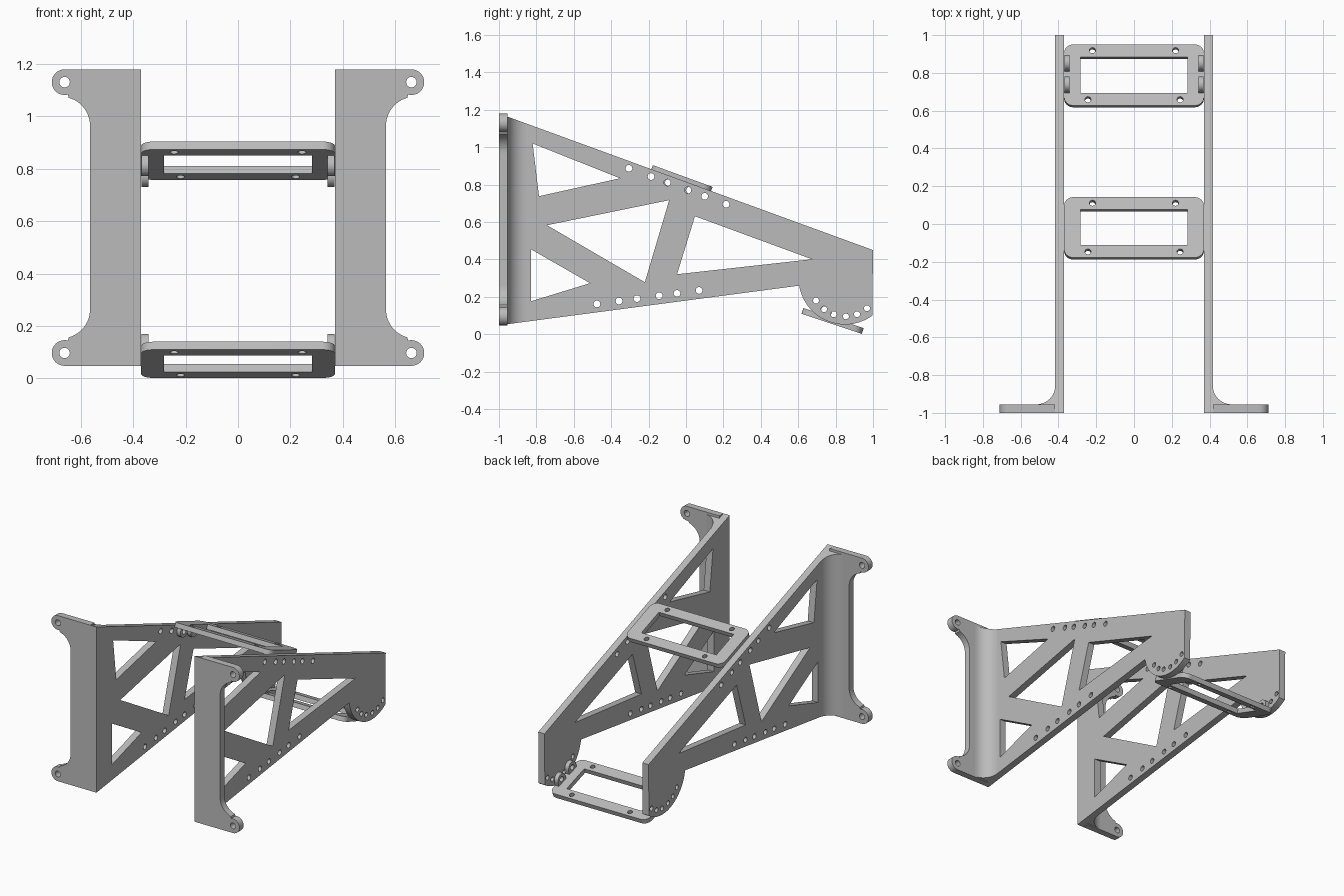
import bpy, bmesh
from math import sin, cos, pi, radians
from mathutils import Matrix, Vector

if "Cube" in bpy.data.objects:
    bpy.data.objects.remove(bpy.data.objects["Cube"])

grey = bpy.data.materials.new("light_grey")
grey.diffuse_color = (0.5, 0.5, 0.5, 1)
grey.use_nodes = True
grey.node_tree.nodes["Principled BSDF"].inputs["Base Color"].default_value = grey.diffuse_color


def arc(cx, cy, r, a0, a1, n=12):
    """Points on an arc, angles in degrees."""
    return [(cx + r * cos(radians(a0 + (a1 - a0) * i / n)),
             cy + r * sin(radians(a0 + (a1 - a0) * i / n))) for i in range(n + 1)]


def circle(cx, cy, r, n=20):
    return arc(cx, cy, r, 0, 360 - 360 / n, n - 1)


def finish(name, mesh, mirror):
    obj = bpy.data.objects.new(name, mesh)
    bpy.context.collection.objects.link(obj)
    mesh.materials.clear()
    mesh.materials.append(grey)
    if mirror:
        obj.modifiers.new("mirror", 'MIRROR').use_axis = (True, False, False)
    bpy.ops.object.select_all(action='DESELECT')
    obj.select_set(True)
    bpy.context.view_layer.objects.active = obj
    bpy.ops.object.shade_smooth_by_angle(angle=radians(30))
    return obj


def sheet(name, loops, thickness, matrix, mirror=False):
    """Flat outline with holes, extruded evenly about its plane, then placed."""
    curve = bpy.data.curves.new(name, 'CURVE')
    curve.dimensions = '2D'
    curve.fill_mode = 'BOTH'
    curve.extrude = thickness / 2
    for pts in loops:
        sp = curve.splines.new('POLY')
        sp.points.add(len(pts) - 1)
        for p, (u, v) in zip(sp.points, pts):
            p.co = (u, v, 0, 1)
        sp.use_cyclic_u = True
    tmp = bpy.data.objects.new("tmp", curve)
    bpy.context.collection.objects.link(tmp)
    dg = bpy.context.evaluated_depsgraph_get()
    mesh = bpy.data.meshes.new_from_object(tmp.evaluated_get(dg))
    bpy.data.objects.remove(tmp)
    bm = bmesh.new()
    bm.from_mesh(mesh)
    bmesh.ops.remove_doubles(bm, verts=bm.verts, dist=1e-5)
    bm.transform(matrix)
    bmesh.ops.recalc_face_normals(bm, faces=bm.faces)
    bm.to_mesh(mesh)
    bm.free()
    return finish(name, mesh, mirror)


def axes(u, v, origin):
    """Matrix placing a 2D sketch on the plane spanned by u and v."""
    u, v = Vector(u), Vector(v)
    m = Matrix((u, v, u.cross(v))).transposed().to_4x4()
    m.translation = origin
    return m


INNER, OUTER = 0.37, 0.417
top_z = lambda y: 1.18 - 0.365 * (y + 1)
low_z = lambda y: 0.048 + 0.132 * (y + 1)

# Side plates: truss cut-outs, two rows of holes and a round end with a hole arc
outline = [(-1, low_z(-1)), (0.605, low_z(0.605))]
outline += arc(0.85, 0.30, 0.248, 191, 306, 24) + [(1, 0.45), (-1, 1.18)]
windows = [
    [(-0.82, 1.02), (-0.353, 0.834), (-0.786, 0.738)],
    [(-0.83, 0.455), (-0.513, 0.273), (-0.83, 0.176)],
    [(-0.743, 0.583), (-0.09, 0.717), (-0.22, 0.278)],
    [(0.048, 0.631), (0.674, 0.401), (-0.048, 0.321)],
]
holes = [circle(y, 0.776 - 0.37 * (y + 0.005), 0.018)
         for y in (-0.305, -0.187, -0.10, 0.01, 0.10, 0.214)]
holes += [circle(y, 0.225 + 0.132 * y, 0.018)
          for y in (-0.476, -0.358, -0.262, -0.144, -0.048, 0.07)]
holes += [circle(y, z, 0.016) for y, z in
          ((0.695, 0.18), (0.738, 0.134), (0.79, 0.107),
           (0.855, 0.096), (0.914, 0.107), (0.968, 0.139))]
sheet("side_plates", [outline] + windows + holes, OUTER - INNER,
      axes((0, 1, 0), (0, 0, 1), ((INNER + OUTER) / 2, 0, 0)), mirror=True)

# Mounting flanges with a rounded ear at top and bottom
MID = 0.614
upper = arc(0.675, 0.965, 0.11, 180, 105) + arc(0.662, 1.131, 0.049, -105, 90, 20)
lower = [(x, 2 * MID - z) for x, z in reversed(upper)]
flange = [(OUTER, 1.18), (OUTER, 2 * MID - 1.18)] + lower + upper
sheet("mounting_flanges",
      [flange, circle(0.662, 1.131, 0.02), circle(0.662, 2 * MID - 1.131, 0.02)],
      0.045, axes((1, 0, 0), (0, 0, 1), (0, -0.9775, 0)), mirror=True)

# Concave fillets between flange and side plate
prof = [(OUTER, -0.955)] + arc(OUTER + 0.1, -0.855, 0.1, 270, 180, 12)
bm = bmesh.new()
bot = [bm.verts.new((x, y, low_z(y))) for x, y in prof]
top = [bm.verts.new((x, y, top_z(y))) for x, y in prof]
bm.faces.new(bot)
bm.faces.new(top)
for i in range(len(prof)):
    j = (i + 1) % len(prof)
    bm.faces.new((bot[i], bot[j], top[j], top[i]))
bmesh.ops.recalc_face_normals(bm, faces=bm.faces)
me = bpy.data.meshes.new("corner_fillets")
bm.to_mesh(me)
bm.free()
finish("corner_fillets", me, True)


def frame(name, y, z, tilt, side):
    """Tilted rectangular frame with hinge lugs on one side (+1 above, -1 below)."""
    a = radians(tilt)
    along, normal = Vector((0, cos(a), -sin(a))), Vector((0, sin(a), cos(a)))
    hx, hv, r = 0.37, 0.17, 0.048
    rim = []
    for sx, sv, a0 in ((1, 1, 0), (-1, 1, 90), (-1, -1, 180), (1, -1, 270)):
        rim += arc(sx * (hx - r), sv * (hv - r), r, a0, a0 + 90, 8)
    opening = [(-0.283, -0.1), (0.283, -0.1), (0.283, 0.1), (-0.283, 0.1)]
    screws = [circle(s * x, v, 0.016) for s in (-1, 1)
              for x, v in ((0.22, 0.137), (0.244, -0.137))]
    sheet(name, [rim, opening] + screws, 0.032, axes((1, 0, 0), along, (0, y, z)))
    # Rounded hinge lugs with pin holes
    for i, v in enumerate((-0.06, 0.06)):
        lug = [(v + 0.041, 0), (v + 0.041, side * 0.041)]
        lug += [(p, side * q) for p, q in arc(v, 0.041, 0.041, 0, 180, 16)[1:]]
        lug += [(v - 0.041, 0)]
        sheet(f"{name}_lugs_{i + 1}", [lug, circle(v, side * 0.043, 0.018)], 0.028,
              axes(along, normal, (0.355, y, z)), mirror=True)


frame("upper_frame", -0.023, 0.831, 20, -1)
frame("lower_frame", 0.784, 0.071, 18.5, 1)
